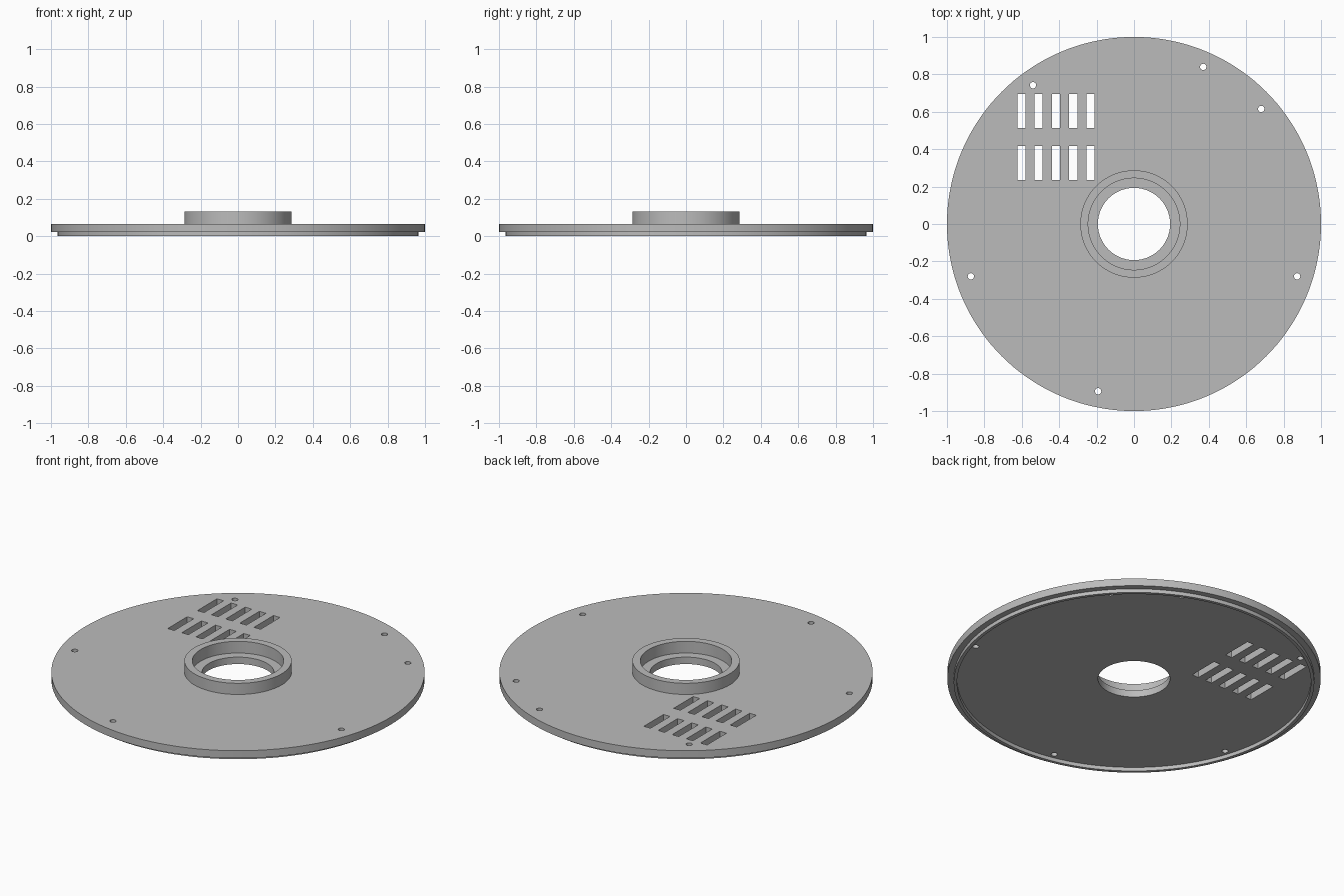
import bpy, bmesh, math
from mathutils import Matrix, Vector

cube = bpy.data.objects.get("Cube")
if cube:
    bpy.data.objects.remove(cube, do_unlink=True)

# Single grey finish
GREY = (0.5, 0.5, 0.5, 1)
grey = bpy.data.materials.new("plain_grey")
grey.use_nodes = True
grey.diffuse_color = GREY
grey.node_tree.nodes["Principled BSDF"].inputs["Base Color"].default_value = GREY


def add_object(name, bm):
    bmesh.ops.recalc_face_normals(bm, faces=bm.faces)
    mesh = bpy.data.meshes.new(name)
    bm.to_mesh(mesh)
    bm.free()
    mesh.materials.append(grey)
    obj = bpy.data.objects.new(name, mesh)
    bpy.context.collection.objects.link(obj)
    return obj


def lathe(name, profile, steps=144):
    """Turn a closed (radius, height) profile around the z axis."""
    bm = bmesh.new()
    verts = [bm.verts.new((r, 0, z)) for r, z in profile]
    edges = [bm.edges.new((a, b)) for a, b in zip(verts, verts[1:] + verts[:1])]
    bmesh.ops.spin(bm, geom=verts + edges, cent=(0, 0, 0), axis=(0, 0, 1),
                   angle=math.tau, steps=steps, use_merge=True)
    bmesh.ops.remove_doubles(bm, verts=bm.verts, dist=1e-5)
    return add_object(name, bm)


# Flanged plate: bore, bearing shoulder, raised collar, rim and locating lip
plate = lathe("cover_plate", [
    (0.193, 0.022), (0.193, 0.063), (0.245, 0.063), (0.245, 0.132),
    (0.287, 0.132), (0.287, 0.066), (1.0, 0.066), (1.0, 0.022),
    (0.966, 0.022), (0.966, 0), (0.948, 0), (0.948, 0.022)])

# Cutter for the vent slots and screw holes
bm = bmesh.new()
for row_y in (0.603, 0.325):
    for i in range(5):
        place = Matrix.Translation((-0.602 + 0.0924 * i, row_y, 0.05))
        size = Matrix.Diagonal((0.043, 0.182, 0.3, 1))
        bmesh.ops.create_cube(bm, size=1, matrix=place @ size)
for x, y in ((0.37, 0.84), (0.68, 0.615), (-0.54, 0.742),
             (-0.872, -0.28), (0.872, -0.28), (-0.192, -0.894)):
    bmesh.ops.create_cone(bm, cap_ends=True, segments=20, radius1=0.017,
                          radius2=0.017, depth=0.3,
                          matrix=Matrix.Translation((x, y, 0.05)))
cutter = add_object("opening_cutter", bm)
cutter.hide_render = True

# Cut the openings, then discard the cutter
cut = plate.modifiers.new("openings", 'BOOLEAN')
cut.operation = 'DIFFERENCE'
cut.solver = 'EXACT'
cut.object = cutter
bpy.ops.object.select_all(action='DESELECT')
bpy.context.view_layer.objects.active = plate
plate.select_set(True)
bpy.ops.object.modifier_apply(modifier=cut.name)
bpy.data.objects.remove(cutter, do_unlink=True)

bpy.ops.object.shade_smooth_by_angle(angle=math.radians(30))
